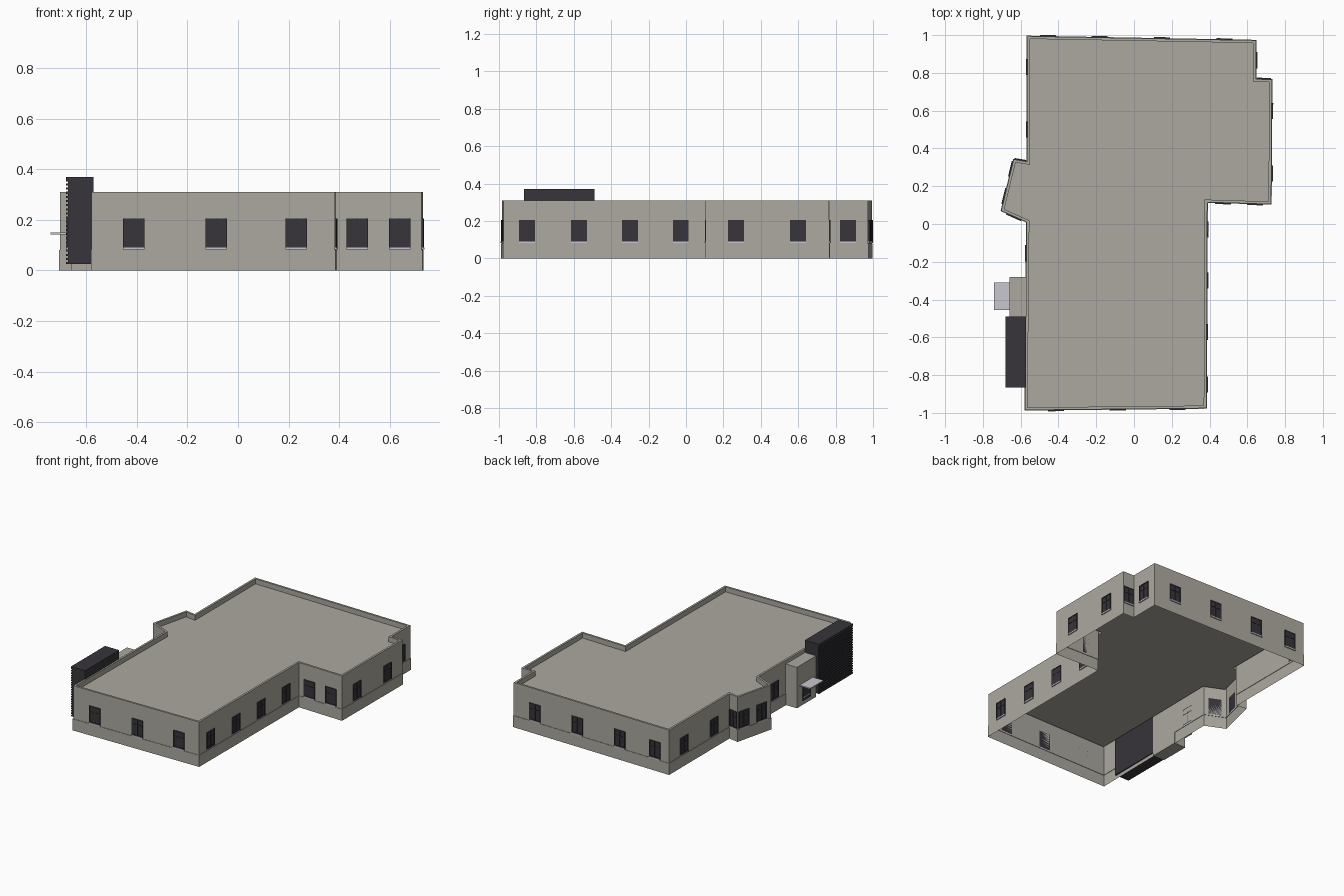
import bpy, bmesh, math
from mathutils import Vector, Matrix

if "Cube" in bpy.data.objects:
    bpy.data.objects.remove(bpy.data.objects["Cube"])


def material(name, rgb):
    m = bpy.data.materials.new(name)
    m.diffuse_color = (*rgb, 1)
    m.use_nodes = True
    m.node_tree.nodes["Principled BSDF"].inputs["Base Color"].default_value = m.diffuse_color
    return m


STONE = material("warm_grey_wall", (0.413, 0.397, 0.350))
DARK = material("charcoal", (0.038, 0.035, 0.043))
PALE = material("pale_grey", (0.58, 0.57, 0.62))

# Building footprint, counter-clockwise
PLAN = [Vector(p) for p in [
    (-.578, -.985), (.383, -.975), (.388, .115), (.726, .105), (.73, .765), (.645, .767),
    (.645, .972), (-.565, .994), (-.565, .33), (-.637, .342), (-.703, .07), (-.568, .01)]]
N = len(PLAN)
TOP, ROOF, BAND = 0.31, 0.275, 0.08


def offset(d):
    """Footprint grown outwards by d."""
    out = []
    for i, p in enumerate(PLAN):
        a = (p - PLAN[i - 1]).normalized()
        b = (PLAN[(i + 1) % N] - p).normalized()
        na, nb = Vector((a.y, -a.x)), Vector((b.y, -b.x))
        out.append(p + (na + nb) * d / (1 + na.dot(nb)))
    return out


def finish(name, bm, mat):
    me = bpy.data.meshes.new(name)
    bm.to_mesh(me)
    bm.free()
    me.materials.append(mat)
    ob = bpy.data.objects.new(name, me)
    bpy.context.collection.objects.link(ob)
    return ob


def skin(name, levels, mat, cap=False):
    """Walls through a stack of (offset, z) rings, optionally closed at the end."""
    bm = bmesh.new()
    rings = [[bm.verts.new((p.x, p.y, z)) for p in offset(d)] for d, z in levels]
    for lo, hi in zip(rings, rings[1:]):
        for i in range(N):
            j = (i + 1) % N
            bm.faces.new((lo[i], lo[j], hi[j], hi[i]))
    if cap:
        bm.faces.new(rings[-1])
    return finish(name, bm, mat)


def add_box(bm, lo, hi, frame=Matrix()):
    lo, hi = Vector(lo), Vector(hi)
    s = hi - lo
    bmesh.ops.create_cube(bm, size=1, matrix=frame @ Matrix.Translation((lo + hi) / 2)
                          @ Matrix.Diagonal((s.x, s.y, s.z, 1)))


def box(name, lo, hi, mat):
    bm = bmesh.new()
    add_box(bm, lo, hi)
    return finish(name, bm, mat)


# Open-bottomed shell: plinth band, then wall, parapet rim and sunken roof
skin("plinth", [(.003, 0), (.003, BAND), (0, BAND)], STONE)
skin("walls_and_roof", [(0, BAND), (0, TOP), (-.014, TOP), (-.014, ROOF)], STONE, cap=True)


def window(edge, t, width=.085, z0=.09, z1=.205):
    """Window with frame, mullions and sill on a wall edge, t from 0 to 1 along it."""
    a, b = PLAN[edge], PLAN[(edge + 1) % N]
    u = (b - a).normalized()
    c = a.lerp(b, t)
    # local axes: x along the wall, y outwards, z up
    frame = Matrix(((u.x, u.y, 0, c.x), (u.y, -u.x, 0, c.y), (0, 0, 1, 0), (0, 0, 0, 1)))
    h, f = width / 2, .006
    zm = z0 + (z1 - z0) * .62
    bm = bmesh.new()
    add_box(bm, (-h, 0, z0), (h, .003, z1), frame)
    for x in (-h, -f / 2, h - f):
        add_box(bm, (x, 0, z0), (x + f, .006, z1), frame)
    for z in (z0, zm, z1 - f):
        add_box(bm, (-h, 0, z), (h, .0058, z + f), frame)
    bmesh.ops.recalc_face_normals(bm, faces=bm.faces)
    finish("window", bm, DARK)
    bm = bmesh.new()
    add_box(bm, (-h, 0, z0 - .008), (h, .008, z0), frame)
    bmesh.ops.recalc_face_normals(bm, faces=bm.faces)
    finish("window_sill", bm, PALE)


# Window centres per wall: (edge, axis, positions on that axis)
for edge, axis, spots in [
        (0, 0, (-.412, -.086, .23)), (1, 1, (-.85, -.572, -.3, -.028)),
        (2, 0, (.472, .64)), (3, 1, (.268, .598)), (5, 1, (.867,)),
        (6, 0, (.478, .149, -.182, -.455)), (7, 1, (.83, .5)),
        (9, 1, (.292, .147)), (11, 1, (-.155,))]:
    a, b = PLAN[edge][axis], PLAN[(edge + 1) % N][axis]
    for s in spots:
        window(edge, (s - a) / (b - a))
window(4, .5, .076)
window(8, .5, .064)
window(10, .5)

# Entrance porch with door and flat canopy
box("porch", (-.658, -.49, 0), (-.57, -.28, .285), STONE)
box("door", (-.663, -.425, .03), (-.657, -.34, .13), DARK)
box("door_rail", (-.665, -.425, .05), (-.662, -.34, .056), PALE)
box("canopy", (-.74, -.455, .142), (-.655, -.31, .15), PALE)

# Louvred plant screen: sawtooth profile pulled along the wall
TEETH, Z0, Z1 = 20, .025, .352
step = (Z1 - Z0) / TEETH
profile = [(-.571, Z0)]
for i in range(TEETH):
    z = Z0 + i * step
    profile += [(-.68, z), (-.68, z + step * .5), (-.672, z + step * .5), (-.672, z + step)]
profile += [(-.68, Z1), (-.68, .37), (-.571, .37)]
bm = bmesh.new()
face = bm.faces.new([bm.verts.new((x, -.865, z)) for x, z in profile])
ext = bmesh.ops.extrude_face_region(bm, geom=[face])
bmesh.ops.translate(bm, vec=(0, .375, 0),
                    verts=[v for v in ext["geom"] if isinstance(v, bmesh.types.BMVert)])
bmesh.ops.recalc_face_normals(bm, faces=bm.faces)
finish("louvre_screen", bm, DARK)
